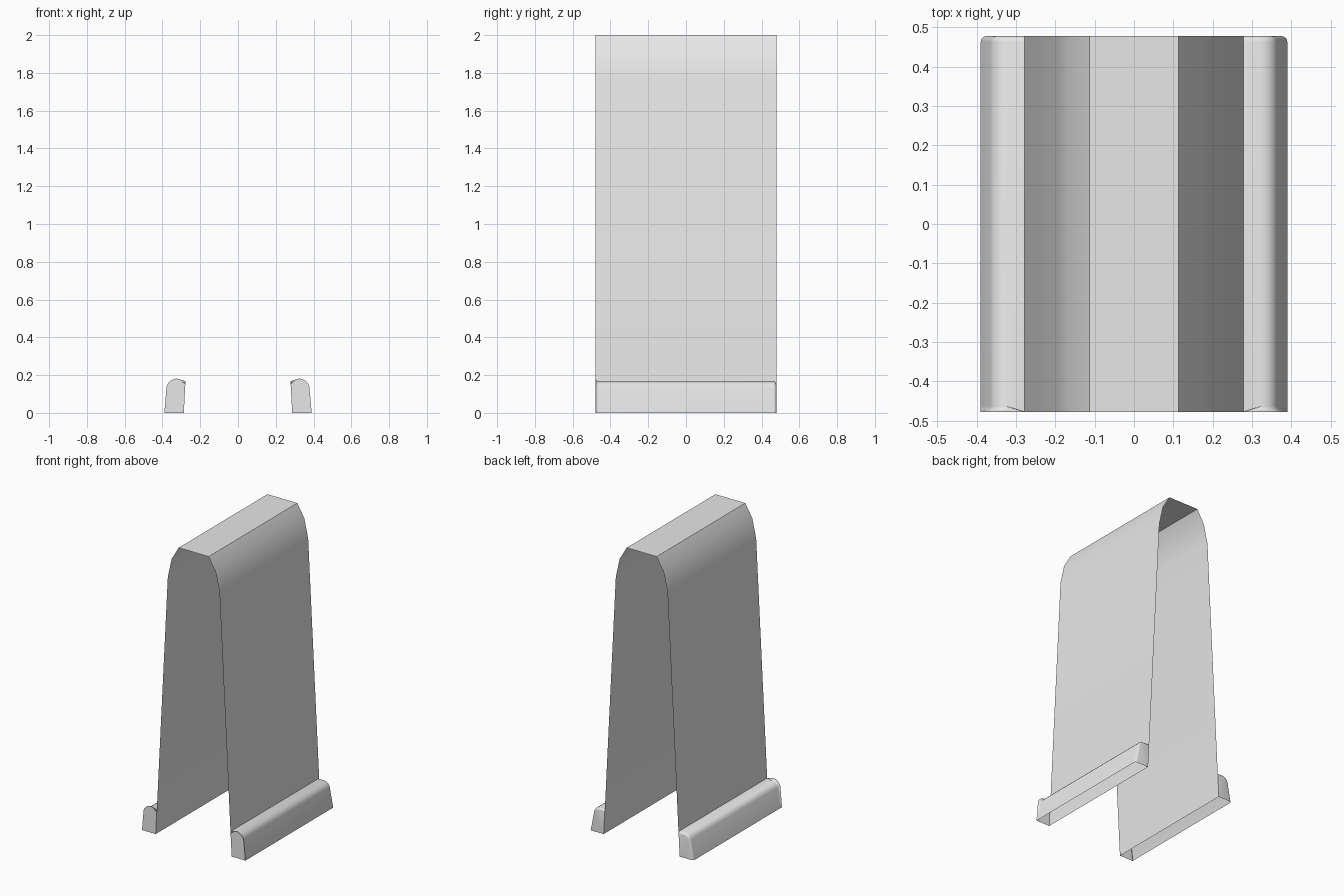
import bpy, bmesh, math

cube = bpy.data.objects.get("Cube")
if cube:
    bpy.data.objects.remove(cube, do_unlink=True)

HALF = 0.478        # half depth along y
FOOT_TOP = 0.168

grey = bpy.data.materials.new("light grey")
grey.use_nodes = True
colour = (0.8, 0.8, 0.8, 1)
grey.diffuse_color = colour
grey.node_tree.nodes["Principled BSDF"].inputs["Base Color"].default_value = colour


def strip(bm, profile):
    """Sweep an open x-z profile along y; return the front and back rows."""
    rows = [[bm.verts.new((x, y, z)) for x, z in profile] for y in (-HALF, HALF)]
    for i in range(len(profile) - 1):
        bm.faces.new((rows[0][i], rows[0][i + 1], rows[1][i + 1], rows[1][i]))
    return rows


def finish(bm, name):
    bmesh.ops.recalc_face_normals(bm, faces=bm.faces)
    mesh = bpy.data.meshes.new(name)
    bm.to_mesh(mesh)
    bm.free()
    mesh.materials.append(grey)
    obj = bpy.data.objects.new(name, mesh)
    bpy.context.collection.objects.link(obj)
    bpy.ops.object.select_all(action='DESELECT')
    obj.select_set(True)
    bpy.context.view_layer.objects.active = obj
    bpy.ops.object.shade_smooth_by_angle(angle=math.radians(32))
    return obj


# Thin folded sheet: two leaning walls with faceted shoulders and a flat top
half = [(0.287, 0), (0.278, FOOT_TOP), (0.195, 1.78), (0.166, 1.91), (0.113, 2)]
bm = bmesh.new()
strip(bm, half + [(-x, z) for x, z in reversed(half)])
finish(bm, "folded_sheet")

# Hollow feet along the outside of each wall, with rounded outer edges
for name, side in (("left_foot", 1), ("right_foot", -1)):
    bm = bmesh.new()
    profile = [(0.39, 0), (0.358, FOOT_TOP), (0.278, FOOT_TOP)]
    rows = strip(bm, [(side * x, z) for x, z in profile])
    for row in rows:
        inner = bm.verts.new((side * 0.287, row[0].co.y, 0))
        bm.faces.new(row + [inner])
    # Long top corner
    long_edge = bm.edges.get((rows[0][1], rows[1][1]))
    bmesh.ops.bevel(bm, geom=[long_edge], offset=0.035, segments=4,
                    profile=0.5, affect='EDGES')
    # Rims of the end caps
    rims = [e for e in bm.edges if len(e.link_faces) == 2
            and abs(e.verts[0].co.y - e.verts[1].co.y) < 0.001]
    bmesh.ops.bevel(bm, geom=rims, offset=0.014, segments=3,
                    profile=0.5, affect='EDGES', clamp_overlap=True)
    finish(bm, name)
